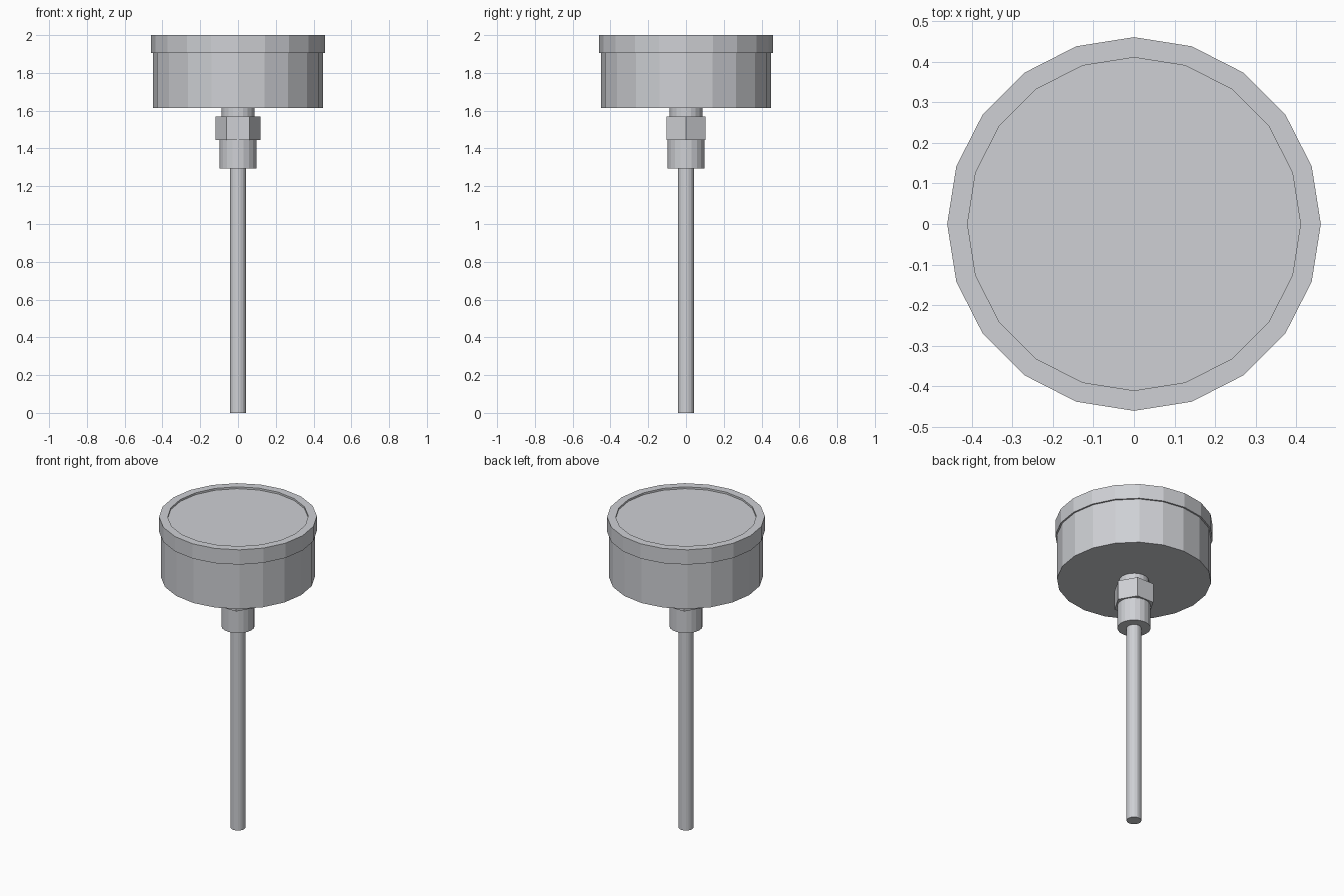
import bpy, bmesh
from math import cos, sin, tau

cube = bpy.data.objects.get("Cube")
if cube:
    bpy.data.objects.remove(cube, do_unlink=True)

# One brushed steel colour for the whole instrument
STEEL = (0.62, 0.63, 0.66, 1.0)
steel = bpy.data.materials.new("brushed_steel")
steel.use_nodes = True
steel.diffuse_color = STEEL
steel.node_tree.nodes["Principled BSDF"].inputs["Base Color"].default_value = STEEL


def turned(name, profile, sides=20):
    """Solid of flat facets from (radius, height) points, bottom to top."""
    bm = bmesh.new()
    rings = [[bm.verts.new((r * cos(tau * i / sides), r * sin(tau * i / sides), z))
              for i in range(sides)] for r, z in profile]
    for low, high in zip(rings, rings[1:]):
        for i in range(sides):
            j = (i + 1) % sides
            bm.faces.new((low[i], low[j], high[j], high[i]))
    bm.faces.new(rings[0][::-1])
    bm.faces.new(rings[-1])
    mesh = bpy.data.meshes.new(name)
    bm.to_mesh(mesh)
    bm.free()
    mesh.materials.append(steel)
    obj = bpy.data.objects.new(name, mesh)
    bpy.context.collection.objects.link(obj)
    return obj


# Probe and fitting
turned("probe_stem", [(0.043, 0), (0.043, 1.295)])
turned("fitting_collar", [(0.097, 1.295), (0.097, 1.445)])
turned("hex_nut", [(0.12, 1.445), (0.12, 1.57)], sides=6)
turned("neck", [(0.087, 1.57), (0.087, 1.615)])

# Dial case, with a bezel around a slightly sunken face
turned("dial_case", [(0.45, 1.615), (0.45, 1.905)])
turned("bezel_and_face", [(0.46, 1.905), (0.46, 2.0), (0.41, 2.0), (0.41, 1.988)])
